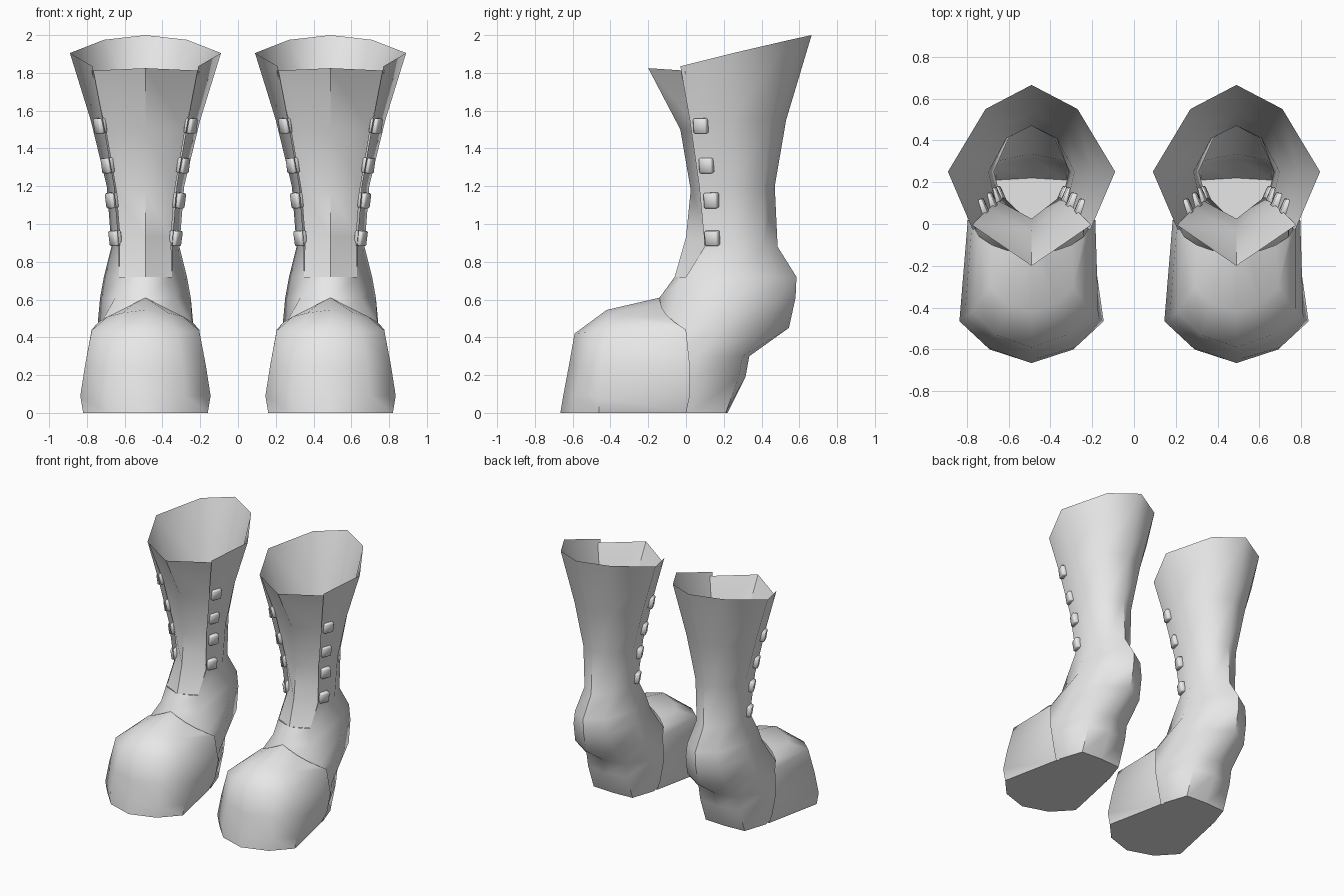
import bpy, bmesh, math
from mathutils import Matrix, Vector

cube = bpy.data.objects.get("Cube")
if cube:
    bpy.data.objects.remove(cube, do_unlink=True)

grey = bpy.data.materials.new("light_grey")
grey.use_nodes = True
grey.diffuse_color = (0.8, 0.8, 0.8, 1)
grey.node_tree.nodes["Principled BSDF"].inputs["Base Color"].default_value = (0.8, 0.8, 0.8, 1)


def finish(name, bm, x, angle):
    mesh = bpy.data.meshes.new(name)
    bm.to_mesh(mesh)
    bm.free()
    mesh.materials.append(grey)
    obj = bpy.data.objects.new(name, mesh)
    obj.location.x = x
    bpy.context.collection.objects.link(obj)
    bpy.ops.object.select_all(action='DESELECT')
    obj.select_set(True)
    bpy.context.view_layer.objects.active = obj
    bpy.ops.object.shade_smooth_by_angle(angle=math.radians(angle))
    return obj


def level(z, *points):
    return [(x, y, z) for x, y in points]


def loft(name, patches, x, sole=False):
    """Skin half profiles, mirrored across the boot's centre plane."""
    bm = bmesh.new()
    for rows in patches:
        for side in (1, -1):
            grid = [[bm.verts.new((side * p[0], p[1], p[2])) for p in r] for r in rows]
            for a, b in zip(grid, grid[1:]):
                for i in range(len(a) - 1):
                    quad = (a[i], a[i + 1], b[i + 1], b[i])
                    bm.faces.new(quad if side > 0 else quad[::-1])
    if sole:
        row = patches[-1][-1]
        ring = row + [(-p[0], p[1], p[2]) for p in reversed(row) if p[0] > 0]
        bm.faces.new([bm.verts.new(p) for p in ring])
    bmesh.ops.remove_doubles(bm, verts=bm.verts, dist=0.0005)
    bmesh.ops.recalc_face_normals(bm, faces=bm.faces)
    return finish(name, bm, x, 55)


# Shaft, open at the front: back, back corner, side, front edge
ankle = level(0.72, (0, 0.585), (0.13, 0.5), (0.22, 0.27), (0.14, 0.0))
shaft = [
    [(0, 0.665, 2.0), (0.22, 0.55, 1.975), (0.4, 0.25, 1.905), (0.28, -0.03, 1.835)],
    level(1.55, (0, 0.53), (0.17, 0.45), (0.29, 0.24), (0.225, 0.02)),
    level(1.2, (0, 0.47), (0.12, 0.41), (0.205, 0.25), (0.165, 0.07)),
    level(0.88, (0, 0.485), (0.11, 0.41), (0.18, 0.25), (0.14, 0.1)),
    ankle,
]
# Ankle, heel and instep, closed at the front
foot = [
    ankle + [(0, -0.06, 0.72)],
    level(0.61, (0, 0.58), (0.15, 0.49), (0.24, 0.25), (0.16, -0.03), (0, -0.14)),
    level(0.45, (0, 0.545), (0.17, 0.44), (0.255, 0.18), (0.25, -0.08), (0, -0.2)),
    level(0.3, (0, 0.335), (0.17, 0.3), (0.285, 0.06), (0.25, -0.12), (0, -0.2)),
    level(0.19, (0, 0.315), (0.17, 0.28), (0.285, 0.05), (0.25, -0.12), (0, -0.2)),
    level(0, (0, 0.22), (0.17, 0.21), (0.23, 0.03), (0.2, -0.1), (0, -0.1)),
]
# Toe cap, from its flared rear edge over the top and down to the sole
toe = [
    [(0, -0.14, 0.61), (0.06, -0.135, 0.58), (0.12, -0.125, 0.55), (0.19, -0.1, 0.515)],
    [(0, -0.42, 0.545), (0.12, -0.38, 0.53), (0.2, -0.3, 0.51), (0.25, -0.06, 0.48)],
    [(0, -0.59, 0.42), (0.17, -0.53, 0.425), (0.285, -0.42, 0.435), (0.285, 0, 0.44)],
    level(0.25, (0, -0.62), (0.195, -0.56), (0.32, -0.45), (0.305, 0.02)),
    level(0.09, (0, -0.65), (0.21, -0.59), (0.345, -0.465), (0.275, 0.02)),
    level(0, (0, -0.665), (0.2, -0.6), (0.33, -0.46), (0.235, 0)),
]
# Tongue: centre and edge
tongue = [
    [(0, -0.2, 1.825), (0.285, -0.005, 1.812)],
    level(1.5, (0, -0.03), (0.21, 0.07)),
    level(1.18, (0, 0.025), (0.155, 0.11)),
    level(0.93, (0, 0), (0.135, 0.13)),
    level(0.72, (0, -0.06), (0.14, 0.01)),
]
# Button centres
buttons = [(0.24, 0.08, 1.52), (0.2, 0.11, 1.31), (0.178, 0.135, 1.125), (0.16, 0.14, 0.925)]

for label, centre in (("left", 0.49), ("right", -0.49)):
    loft(label + "_boot_body", [shaft, foot], centre, sole=True)
    loft(label + "_toe_cap", [toe], centre, sole=True)
    loft(label + "_tongue", [tongue], centre)

    # Button rows on both sides of the opening
    bm = bmesh.new()
    for side in (1, -1):
        for x, y, z in buttons:
            place = (Matrix.Translation(Vector((side * x, y, z)))
                     @ Matrix.Rotation(side * math.radians(-24), 4, 'Z')
                     @ Matrix.Rotation(side * math.radians(8), 4, 'Y')
                     @ Matrix.Diagonal((0.045, 0.075, 0.08, 1)))
            bmesh.ops.create_cube(bm, size=1, matrix=place)
    bmesh.ops.bevel(bm, geom=bm.edges[:], offset=0.006, segments=1, affect='EDGES')
    finish(label + "_buttons", bm, centre, 60)
